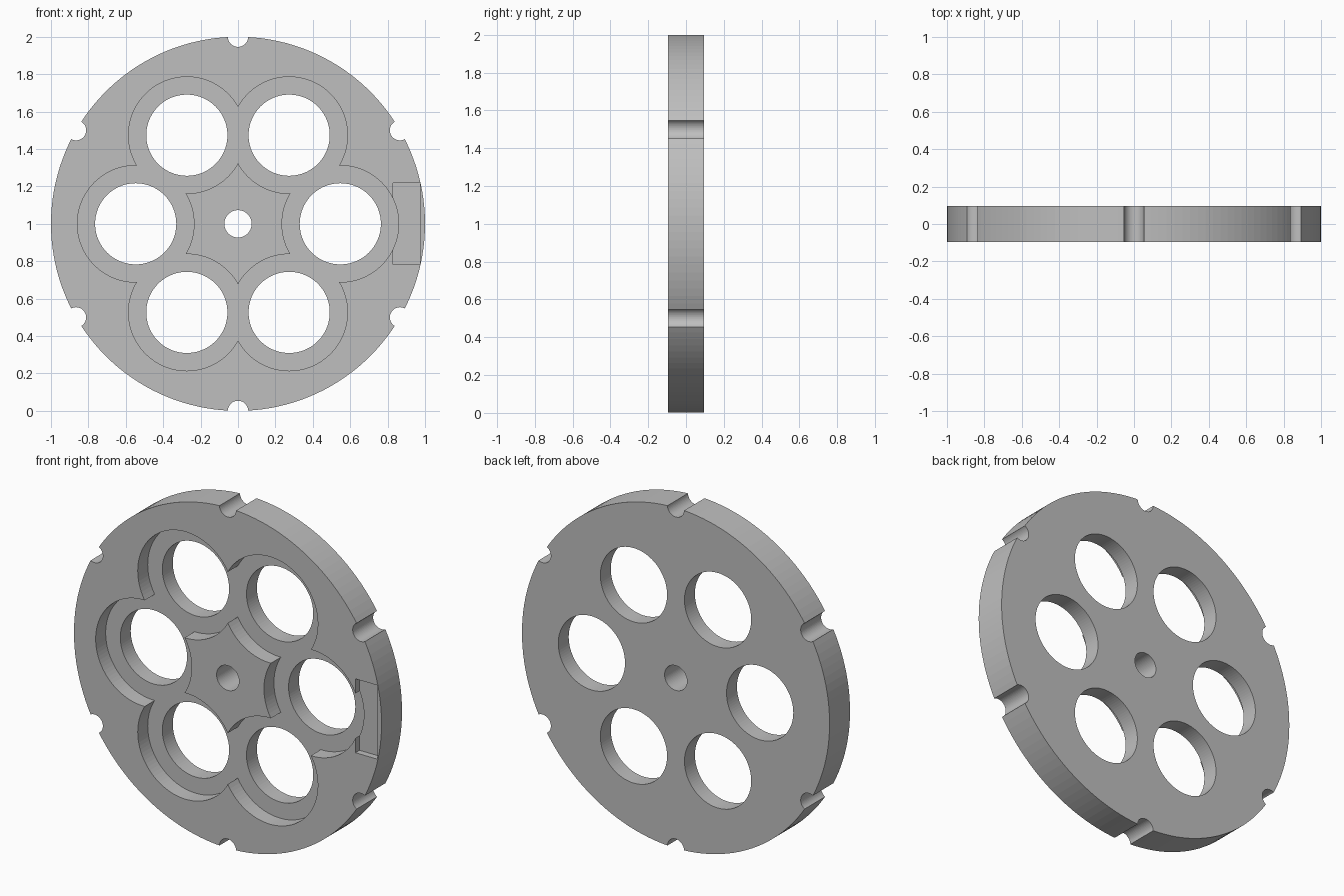
import bpy
from math import cos, sin, pi, radians

cube = bpy.data.objects.get("Cube")
if cube:
    bpy.data.objects.remove(cube, do_unlink=True)

HALF = 0.095           # half of the disc thickness
POCKET_DEPTH = 0.093
SLOT_DEPTH = 0.038
RING = 0.547           # distance of the holes from the axis

grey = bpy.data.materials.new("plain grey")
grey.use_nodes = True
grey.diffuse_color = (0.52, 0.52, 0.52, 1)
grey.node_tree.nodes["Principled BSDF"].inputs["Base Color"].default_value = grey.diffuse_color


def cylinder(name, radius, x, z, y0, y1, sides=96):
    """Cylinder lying along y, from y0 to y1."""
    bpy.ops.mesh.primitive_cylinder_add(
        vertices=sides, radius=radius, depth=y1 - y0,
        location=(x, (y0 + y1) / 2, z), rotation=(pi / 2, 0, 0))
    obj = bpy.context.object
    obj.name = name
    return obj


def box(name, x0, x1, y0, y1, z0, z1):
    bpy.ops.mesh.primitive_cube_add(
        size=1, location=((x0 + x1) / 2, (y0 + y1) / 2, (z0 + z1) / 2))
    obj = bpy.context.object
    obj.name = name
    obj.scale = (x1 - x0, y1 - y0, z1 - z0)
    return obj


def cut(body, cutter):
    """Subtract the cutter, then remove it."""
    bpy.context.view_layer.update()
    mod = body.modifiers.new("cut", "BOOLEAN")
    mod.operation = "DIFFERENCE"
    mod.solver = "EXACT"
    mod.object = cutter
    bpy.context.view_layer.objects.active = body
    bpy.ops.object.modifier_apply(modifier=mod.name)
    bpy.data.objects.remove(cutter, do_unlink=True)


# Disc
disc = cylinder("disc_plate", 1, 0, 1, -HALF, HALF, 144)
disc.data.materials.append(grey)

# Overlapping front pockets, which leave a star-shaped hub
for i in range(6):
    a = radians(60 * i)
    cut(disc, cylinder("pocket_cutter", 0.312, RING * cos(a), 1 + RING * sin(a),
                       -HALF - 0.1, -HALF + POCKET_DEPTH))

# Through holes and rim notches
for i in range(6):
    a = radians(60 * i)
    cut(disc, cylinder("hole_cutter", 0.217, RING * cos(a), 1 + RING * sin(a), -0.3, 0.3))
    b = a + radians(30)
    cut(disc, cylinder("notch_cutter", 0.054, cos(b), 1 + sin(b), -0.3, 0.3, 48))

# Axle hole
cut(disc, cylinder("axle_cutter", 0.073, 0, 1, -0.3, 0.3, 64))

# Shallow slot beside the rim
cut(disc, box("slot_cutter", 0.83, 0.974, -HALF - 0.1, -HALF + SLOT_DEPTH, 0.783, 1.217))

for poly in disc.data.polygons:
    poly.material_index = 0
